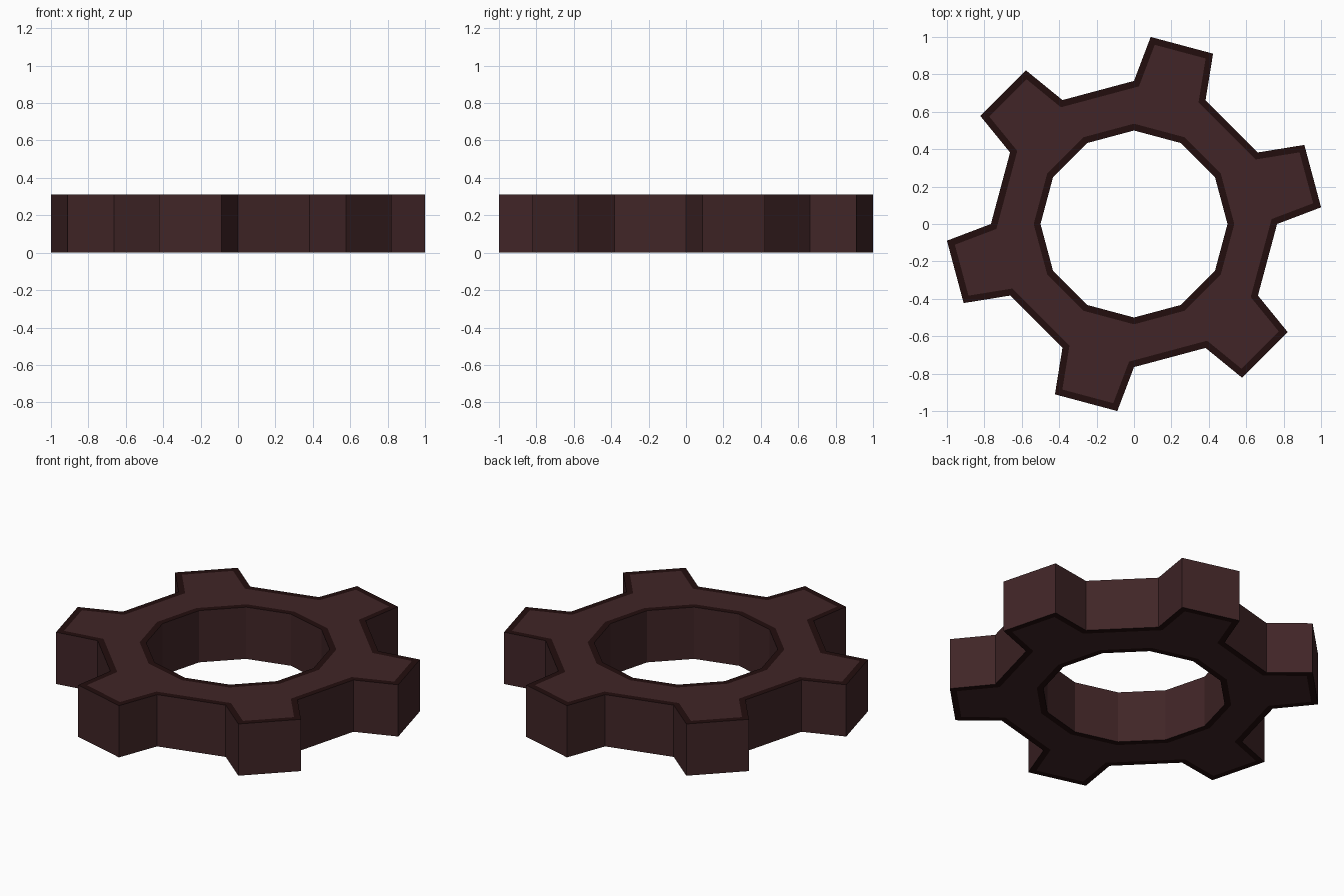
import bpy, bmesh, math

if "Cube" in bpy.data.objects:
    bpy.data.objects.remove(bpy.data.objects["Cube"])

TEETH, HEIGHT = 6, 0.31
HOLE_R, ROOT_R, TIP_R = 0.5, 0.765, 1.004
TIP_ANGLE = 5.1      # tip corners sit this many degrees inside the root corners
RIM = 0.035          # width of the dark edge band


def flat_material(name, colour):
    mat = bpy.data.materials.new(name)
    mat.diffuse_color = (*colour, 1.0)
    mat.use_nodes = True
    mat.node_tree.nodes["Principled BSDF"].inputs["Base Color"].default_value = mat.diffuse_color
    return mat


def polar(bm, radius, degrees):
    a = math.radians(degrees)
    return bm.verts.new((radius * math.cos(a), radius * math.sin(a), 0))


bm = bmesh.new()

# Flat ring of twelve segments, with a tooth on every second one
steps = TEETH * 2
step = 360 / steps
inner = [polar(bm, HOLE_R, i * step) for i in range(steps)]
root = [polar(bm, ROOT_R, i * step) for i in range(steps)]
for i in range(steps):
    j = (i + 1) % steps
    bm.faces.new((inner[i], root[i], root[j], inner[j]))
    if i % 2 == 0:
        tip_a = polar(bm, TIP_R, i * step + TIP_ANGLE)
        tip_b = polar(bm, TIP_R, (i + 1) * step - TIP_ANGLE)
        bm.faces.new((root[i], tip_a, tip_b, root[j]))

# Thickness
ext = bmesh.ops.extrude_face_region(bm, geom=bm.faces[:], use_keep_orig=True)
for v in ext["geom"]:
    if isinstance(v, bmesh.types.BMVert):
        v.co.z = HEIGHT
bmesh.ops.recalc_face_normals(bm, faces=bm.faces[:])

# Dark edge band on top and bottom
for sign in (1, -1):
    bm.normal_update()
    caps = [f for f in bm.faces if f.normal.z * sign > 0.9]
    band = bmesh.ops.inset_region(bm, faces=caps, thickness=RIM, depth=0,
                                  use_boundary=True, use_even_offset=True)
    for f in band["faces"]:
        f.material_index = 1

mesh = bpy.data.meshes.new("gear_wheel")
bm.to_mesh(mesh)
bm.free()
mesh.materials.append(flat_material("dark brown", (0.052, 0.0185, 0.020)))
mesh.materials.append(flat_material("deep maroon edge", (0.0165, 0.0042, 0.0042)))
gear = bpy.data.objects.new("gear_wheel", mesh)
bpy.context.collection.objects.link(gear)
